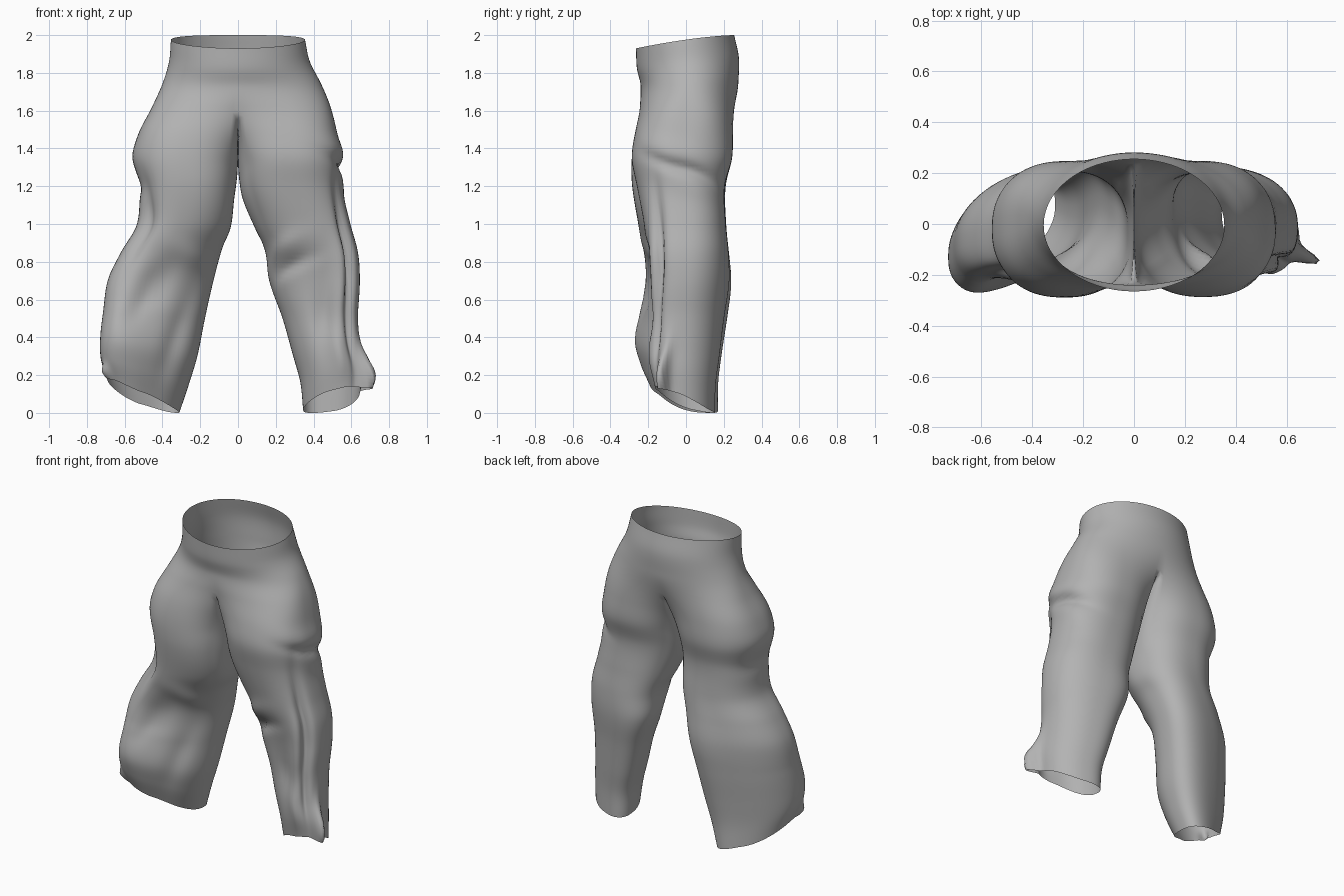
import bpy, bmesh, math

if "Cube" in bpy.data.objects:
    bpy.data.objects.remove(bpy.data.objects["Cube"])

# Cloth colour
cloth = bpy.data.materials.new("grey cloth")
cloth.use_nodes = True
GREY = (0.45, 0.45, 0.45, 1)
cloth.diffuse_color = GREY
cloth.node_tree.nodes["Principled BSDF"].inputs["Base Color"].default_value = GREY

# Sections: height, inner x, outer x, front y, back y
HIPS = [(2.0, 0, .355, -.265, .255), (1.88, 0, .365, -.26, .28), (1.75, 0, .4, -.24, .277),
        (1.62, 0, .455, -.255, .268), (1.48, 0, .525, -.28, .258), (1.35, .005, .545, -.288, .245)]
FULLER = {1.88: .015, 1.75: .04, 1.62: .035}    # the left hip is wider
RIGHT = HIPS + [(1.2, .02, .525, -.285, .21), (1.0, .04, .535, -.25, .21), (.85, .09, .62, -.21, .215),
                (.7, .13, .69, -.19, .215), (.5, .175, .715, -.21, .19), (.3, .215, .73, -.235, .16),
                (.15, .26, .725, -.21, .14), (0, .31, .69, -.16, .135)]
LEFT = [(h[0], h[1], h[2] + FULLER.get(h[0], 0), h[3], h[4]) for h in HIPS]
LEFT += [(1.2, .025, .55, -.26, .205), (1.0, .09, .595, -.22, .21), (.85, .145, .635, -.19, .22),
         (.7, .165, .645, -.165, .22), (.5, .235, .635, -.16, .19), (.3, .29, .64, -.17, .165),
         (.15, .33, .65, -.17, .145), (0, .345, .645, -.15, .14)]

# Folds: angle, height, angular width, height width, lean (degrees per height), tilt, depth
RIGHT_FOLDS = [(0, 1.36, 35, .08, 0, 0, .014), (5, 1.19, 35, .05, 0, 0, -.012),
               (-40, 1.0, 12, .2, 30, 0, -.035), (-80, .62, 14, .16, -60, 0, -.025),
               (-105, .85, 25, .06, 0, .002, .015), (-55, .45, 20, .2, 20, 0, .015),
               (-115, .35, 14, .25, -30, 0, -.02), (-25, .05, 9, .06, 0, 0, .035)]
LEFT_FOLDS = [(-10, 1.39, 40, .06, 0, -.0012, .015), (5, 1.29, 40, .03, 0, -.0015, -.025),
              (10, 1.2, 30, .06, 0, -.0015, .01), (-38, .85, 9, .3, 20, 0, -.045),
              (-60, .7, 12, .2, 30, 0, .02), (-120, .88, 28, .05, 0, .002, .02),
              (-115, .78, 25, .04, 0, .002, -.025), (-85, .5, 12, .2, 30, 0, -.025),
              (-42, .35, 10, .2, 0, 0, -.03), (-20, .06, 9, .19, 30, 0, .095),
              (-75, .25, 12, .15, 0, 0, .015)]

OUTER, INNER, RINGS = 64, 16, 90
CORNER = 145          # angle where the outer arc meets the inseam
CROTCH = 1.59


def smooth(a, b, v):
    u = min(1, max(0, (v - a) / (b - a)))
    return u * u * (3 - 2 * u)


def section(rows, v):
    """Cubic blend between the neighbouring sections."""
    i = next((k for k in range(len(rows) - 1) if v >= rows[k + 1][0]), len(rows) - 2)
    a, b = rows[i], rows[i + 1]
    p, n = rows[max(i - 1, 0)], rows[min(i + 2, len(rows) - 1)]
    h = b[0] - a[0]
    u = (v - a[0]) / h
    out = []
    for k in range(1, 5):
        ma = (b[k] - p[k]) / (b[0] - p[0]) * h
        mb = (n[k] - a[k]) / (n[0] - a[0]) * h
        out.append((2*u**3 - 3*u*u + 1) * a[k] + (u**3 - 2*u*u + u) * ma
                   + (3*u*u - 2*u**3) * b[k] + (u**3 - u*u) * mb)
    return out


def power(c, e):
    return math.copysign(abs(c) ** e, c)


def point(rows, folds, side, skew, cuff, cuff_dir, v, j):
    xin, xout, yf, yb = section(rows, v)
    cx, rx = (xin + xout) / 2, (xout - xin) / 2
    cy, ry = (yf + yb) / 2, (yb - yf) / 2
    # Half body section, then leg section
    if j <= OUTER:
        t = 2 * j / OUTER - 1
        deg, s = t * CORNER, 0
        dx = xout * math.cos(t * math.pi / 2)
        dy = cy + ry * power(math.sin(t * math.pi / 2), 1 - .35 * (1 - smooth(1.5, 1.85, v)))
    else:
        s = (j - OUTER) / INNER
        deg = CORNER + s * (360 - 2 * CORNER)
        dx, dy = 0, cy + ry * (1 - 2 * s)
    a = math.radians(deg)
    ca, sa = power(math.cos(a), .84), power(math.sin(a), .84)
    lx = cx + rx * ca
    ly = cy + ry * sa + skew * ca * (1 - smooth(.6, 1.2, v))
    w = 1 - smooth(1.3, 1.74, v)
    x, y = dx + (lx - dx) * w, dy + (ly - dy) * w
    # Cloth folds push in or out
    deg = deg - 360 if deg > 180 else deg
    push = 0
    for a0, v0, wa, wv, lean, tilt, depth in folds:
        da = deg - a0 - lean * (v - v0)
        dv = v - v0 - tilt * (deg - a0)
        push += depth * math.exp(-(da / wa) ** 2 - (dv / wv) ** 2)
    x, y = x + push * math.cos(a), y + push * math.sin(a)
    # Inseam sag, slanting cuff and dipped waistband
    z = v - .15 * math.sin(math.pi * s) * min(1, max(0, (v - .9) / .67))
    rise = (math.cos(a - math.radians(cuff_dir)) + 1) / 2
    z += cuff * rise ** 1.3 * max(0, 1 - v / .6)
    if v > 1.6:
        z -= .07 * ((1 - (y - cy) / ry) / 2) ** 1.5 * smooth(1.6, 2, v)
    if v >= CROTCH - 1e-6 and (j >= OUTER or j == 0):
        x = 0
    return side * max(x, 0), y, z


def add_leg(bm, *shape):
    side = shape[2]
    upper = RINGS // 4
    heights = [2 - (2 - CROTCH) * i / upper for i in range(upper + 1)]
    lower = RINGS - upper
    heights += [CROTCH * (1 - i / lower) for i in range(1, lower + 1)]
    count = OUTER + INNER
    rings = [[bm.verts.new(point(*shape, v, j)) for j in range(count)] for v in heights]
    for i in range(RINGS):
        for j in range(count):
            if i < upper and j >= OUTER:      # no wall between the hips
                continue
            k = (j + 1) % count
            quad = [rings[i][j], rings[i + 1][j], rings[i + 1][k], rings[i][k]]
            bm.faces.new(quad if side > 0 else quad[::-1])


# Trousers: two lofted legs welded along the centre seam
bm = bmesh.new()
add_leg(bm, RIGHT, RIGHT_FOLDS, -1, -.09, .18, -20)
add_leg(bm, LEFT, LEFT_FOLDS, 1, -.05, .14, -50)
seam = [v for v in bm.verts if abs(v.co.x) < 1e-5 and v.co.z > 1.3]
bmesh.ops.remove_doubles(bm, verts=seam, dist=.004)
loose = [v for v in bm.verts if not v.link_faces]
bmesh.ops.delete(bm, geom=loose, context='VERTS')
bmesh.ops.recalc_face_normals(bm, faces=bm.faces)
mesh = bpy.data.meshes.new("trousers")
bm.to_mesh(mesh)
bm.free()
trousers = bpy.data.objects.new("trousers", mesh)
bpy.context.collection.objects.link(trousers)
mesh.materials.append(cloth)
mesh.polygons.foreach_set("use_smooth", [True] * len(mesh.polygons))
